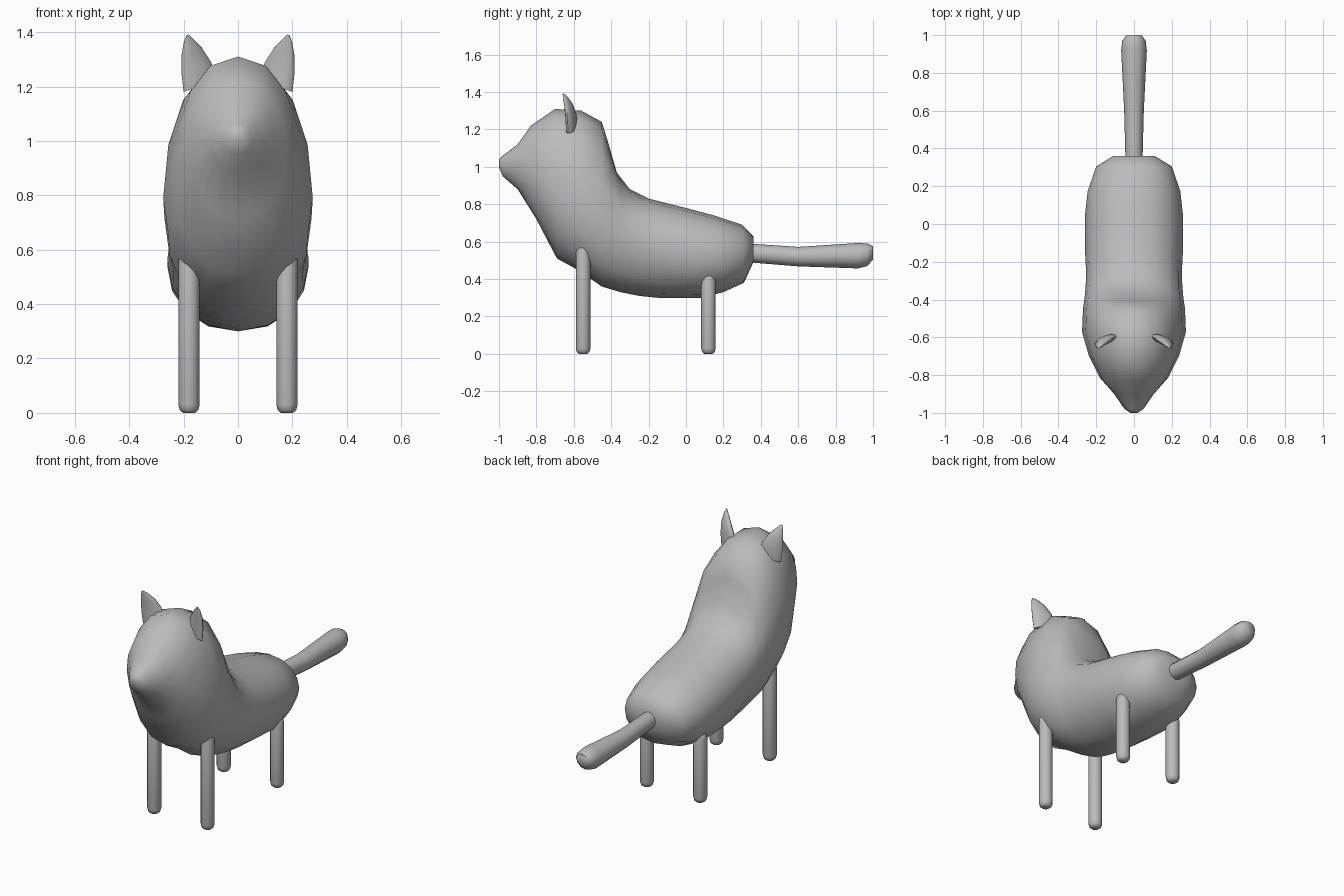
import bpy
import bmesh
from math import cos, sin, pi, radians
from mathutils import Vector

cube = bpy.data.objects.get("Cube")
if cube:
    bpy.data.objects.remove(cube, do_unlink=True)

grey = bpy.data.materials.new("plain grey")
grey.use_nodes = True
tone = (0.5, 0.5, 0.5, 1)
grey.diffuse_color = tone
grey.node_tree.nodes["Principled BSDF"].inputs["Base Color"].default_value = tone


def loft(name, rings, angle=60):
    """Skin a list of closed rings and cap both ends."""
    bm = bmesh.new()
    loops = [[bm.verts.new(p) for p in ring] for ring in rings]
    n = len(loops[0])
    for a, b in zip(loops, loops[1:]):
        for i in range(n):
            j = (i + 1) % n
            bm.faces.new((a[i], a[j], b[j], b[i]))
    for end in (loops[0], loops[-1]):
        bm.faces.new(end)
    bmesh.ops.recalc_face_normals(bm, faces=bm.faces)
    mesh = bpy.data.meshes.new(name)
    bm.to_mesh(mesh)
    bm.free()
    obj = bpy.data.objects.new(name, mesh)
    bpy.context.collection.objects.link(obj)
    mesh.materials.append(grey)
    bpy.ops.object.select_all(action="DESELECT")
    obj.select_set(True)
    bpy.context.view_layer.objects.active = obj
    bpy.ops.object.shade_smooth_by_angle(angle=radians(angle))
    return obj


def oval(centre, u, v, n=12):
    """Ring around a centre, spanned by two half axes."""
    c, u, v = Vector(centre), Vector(u), Vector(v)
    return [c + u * cos(2 * pi * i / n) + v * sin(2 * pi * i / n) for i in range(n)]


def body_ring(top_y, top_z, low_y, low_z, width, widest, n=16):
    """Section between a back point and a belly point, widest at a given height."""
    top, low = Vector((0, top_y, top_z)), Vector((0, low_y, low_z))
    mid = low.lerp(top, widest)
    ring = []
    for i in range(n):
        c, s = cos(2 * pi * i / n), sin(2 * pi * i / n)
        side = width * abs(c) ** 0.9 * (1 if c > 0 else -1)
        ring.append(mid + ((top if s > 0 else low) - mid) * abs(s) + Vector((side, 0, 0)))
    return ring


# Body and head in one skin: back y, z, belly y, z, half width, widest height
sections = [
    (-1, 1.04, -1, 1, 0.02, 0.5),
    (-0.98, 1.06, -0.98, 0.95, 0.05, 0.5),
    (-0.9, 1.12, -0.9, 0.88, 0.105, 0.5),
    (-0.83, 1.22, -0.8, 0.72, 0.18, 0.5),
    (-0.7, 1.31, -0.69, 0.51, 0.24, 0.45),
    (-0.56, 1.3, -0.58, 0.45, 0.275, 0.4),
    (-0.45, 1.24, -0.45, 0.36, 0.27, 0.4),
    (-0.41, 1.11, -0.35, 0.33, 0.26, 0.45),
    (-0.37, 0.97, -0.25, 0.31, 0.255, 0.5),
    (-0.3, 0.88, -0.15, 0.3, 0.255, 0.5),
    (-0.2, 0.83, -0.05, 0.3, 0.26, 0.5),
    (0, 0.78, 0.08, 0.3, 0.26, 0.5),
    (0.15, 0.74, 0.2, 0.33, 0.245, 0.5),
    (0.3, 0.69, 0.31, 0.38, 0.2, 0.5),
    (0.36, 0.63, 0.36, 0.49, 0.11, 0.5),
]
loft("body", [body_ring(*s) for s in sections])

# Tail, thicker towards its rounded tip: y, z, half width, half height
tail = [
    (0.33, 0.54, 0.045, 0.05),
    (0.6, 0.52, 0.052, 0.052),
    (0.92, 0.525, 0.068, 0.068),
    (0.97, 0.53, 0.062, 0.06),
    (1, 0.54, 0.04, 0.035),
]
loft("tail", [oval((0, y, z), (w, 0, 0), (0, 0, h)) for y, z, w, h in tail])

# Legs and ears, one of each per side
for side, label in ((1, "left"), (-1, "right")):
    for place, y, top in (("front", -0.55, 0.6), ("hind", 0.12, 0.43)):
        steps = ((0, 0.022), (0.01, 0.034), (0.03, 0.039),
                 (top - 0.04, 0.039), (top - 0.01, 0.032), (top, 0.02))
        loft(f"{label}_{place}_leg",
             [oval((side * 0.18, y, z), (r, 0, 0), (0, r, 0)) for z, r in steps])

    ear = [
        (0.14, -0.61, 1.2, 0.06, 0.024),
        (0.153, -0.615, 1.27, 0.055, 0.024),
        (0.17, -0.628, 1.33, 0.037, 0.019),
        (0.182, -0.645, 1.37, 0.017, 0.012),
        (0.185, -0.655, 1.39, 0.004, 0.004),
    ]
    loft(f"{label}_ear",
         [oval((side * x, y, z), (side * w, -w / 3, -w / 3), (0, t, 0))
          for x, y, z, w, t in ear])
